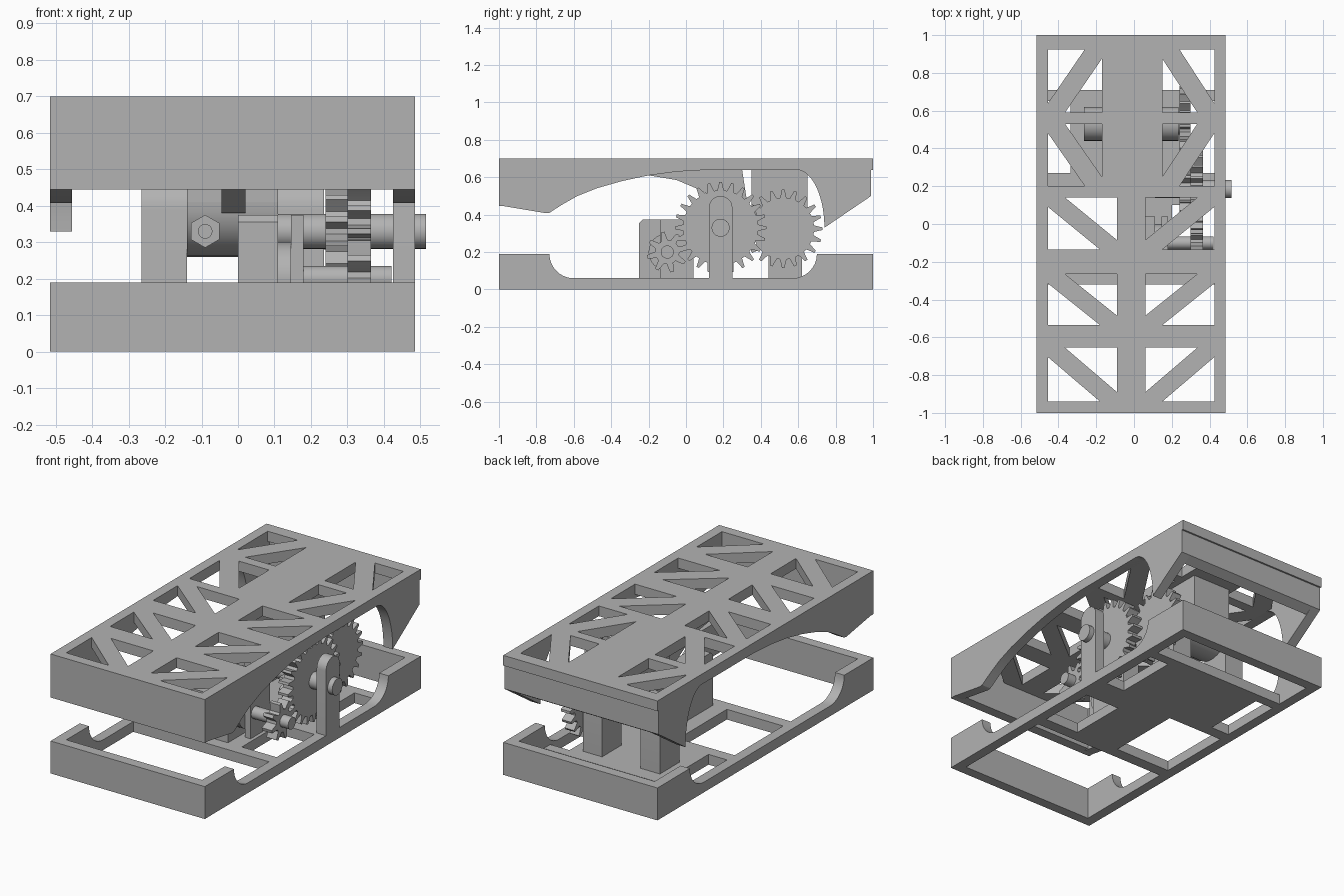
import bpy, bmesh
from math import sin, cos, pi, radians
from mathutils import Vector

cube = bpy.data.objects.get("Cube")
if cube:
    bpy.data.objects.remove(cube, do_unlink=True)

grey = bpy.data.materials.new("plain_grey")
grey.use_nodes = True
COLOUR = (0.45, 0.45, 0.45, 1)
grey.diffuse_color = COLOUR
grey.node_tree.nodes["Principled BSDF"].inputs["Base Color"].default_value = COLOUR


def finish(name, bm):
    bmesh.ops.recalc_face_normals(bm, faces=bm.faces)
    mesh = bpy.data.meshes.new(name)
    bm.to_mesh(mesh)
    bm.free()
    mesh.materials.append(grey)
    obj = bpy.data.objects.new(name, mesh)
    bpy.context.collection.objects.link(obj)
    return obj


PLACE = {"x": lambda p, d: Vector((d, p[0], p[1])),
         "y": lambda p, d: Vector((p[0], d, p[1])),
         "z": lambda p, d: Vector((p[0], p[1], d))}


def add_prism(bm, points, axis, a, b):
    """Extrude a closed outline along one axis from a to b."""
    face = bm.faces.new([bm.verts.new(PLACE[axis](p, a)) for p in points])
    out = bmesh.ops.extrude_face_region(bm, geom=[face], use_keep_orig=True)
    verts = [g for g in out["geom"] if isinstance(g, bmesh.types.BMVert)]
    bmesh.ops.translate(bm, verts=verts, vec=PLACE[axis]((0, 0), b - a))


def prism(name, points, axis, a, b):
    bm = bmesh.new()
    add_prism(bm, points, axis, a, b)
    return finish(name, bm)


def rect(x0, x1, y0, y1):
    return [(x0, y0), (x1, y0), (x1, y1), (x0, y1)]


def boxes(name, rects, z0, z1):
    bm = bmesh.new()
    for r in rects:
        add_prism(bm, rect(*r), "z", z0, z1)
    return finish(name, bm)


def arc(cx, cy, rx, ry, start, end, steps=14):
    angles = [radians(start + (end - start) * i / steps) for i in range(steps + 1)]
    return [(cx + rx * cos(t), cy + ry * sin(t)) for t in angles]


def circle(cx, cy, r, n=32):
    return arc(cx, cy, r, r, 0, 360 - 360 / n, n - 1)


def gear(name, cy, cz, tip, root, teeth, x0, x1, turn=0):
    pts = []
    for i in range(teeth):
        for f, r in ((-.34, root), (-.2, (tip + root) / 2), (-.11, tip),
                     (.11, tip), (.2, (tip + root) / 2), (.34, root)):
            t = 2 * pi * (i + f + turn) / teeth
            pts.append((cy + r * cos(t), cz + r * sin(t)))
    return prism(name, pts, "x", x0, x1)


def round_post(name, cy, half, z0, top, x0, x1):
    pts = [(cy - half, z0), (cy + half, z0)] + arc(cy, top - half, half, half, 0, 180)
    return prism(name, pts, "x", x0, x1)


# Outer wall lines shared by lid and base
L, R, LI, RI = -.515, .485, -.455, .425
FLOOR, RIM, DECK, TOP = .06, .19, .64, .70

# Base: side walls with a rounded dip, end walls, pierced floor
side = ([(-1, 0), (1, 0), (1, RIM), (.70, RIM)]
        + arc(.57, RIM, .13, .13, 0, -90, 8)
        + arc(-.60, RIM, .13, .13, -90, -180, 10) + [(-1, RIM)])
for name, a, b in (("base_right_wall", L, LI), ("base_left_wall", RI, R)):
    prism(name, side, "x", a, b)
boxes("base_end_walls", [(L, R, -1, -.94), (L, R, .94, 1)], 0, RIM)
boxes("base_floor", [
    (LI, RI, -.32, -.25), (LI, RI, .20, .27), (LI, RI, .65, .71),
    (-.09, .20, -.25, .20), (.20, RI, .10, .20),
    (-.335, .30, .27, .65)], 0, FLOOR)

# Lid: side walls with arch, rounded rear cut and pointed tip
arch = [(-.73, .41), (-.66, .455), (-.58, .50), (-.48, .54), (-.34, .58),
        (-.20, .61), (-.05, .63), (.12, DECK)]
lid_side = ([(-1, TOP), (-1, .45), (-.75, .408)] + arch
            + arc(.59, .33, .15, .31, 90, 0)
            + [(.99, .50), (.99, DECK), (1, DECK), (1, TOP)])
for name, a, b in (("lid_right_wall", L, LI), ("lid_left_wall", RI, R)):
    prism(name, lid_side, "x", a, b)
prism("lid_front_wall", rect(-1, -.94, .445, TOP), "x", L, R)
prism("lid_back_wall", [(.94, .47), (.99, .50), (.99, DECK), (1, DECK),
                        (1, TOP), (.94, TOP)], "x", L, R)

# Lid deck: rails, spine, cross bars and diagonal braces
rows = [(-.94, -.655), (-.535, -.265), (-.135, .14), (.20, .53), (.59, .925)]
bars = [(L, LI, -1, 1), (RI, R, -1, 1), (-.09, .06, -1, .2), (-.17, .15, .14, 1)]
edges = [-1] + [y for row in rows for y in row] + [1]
bars += [(LI, RI, a, b) for a, b in zip(edges[::2], edges[1::2])]
boxes("lid_deck", bars, DECK, TOP)
bm = bmesh.new()
for i, (y0, y1) in enumerate(rows):
    inner = (-.09, .06) if i < 3 else (-.17, .15)
    if i == 4:
        y0, y1 = y1, y0
    w, h = .09, .05 if y1 > y0 else -.05
    for outer, inn in ((LI, inner[0]), (RI, inner[1])):
        s = w if inn > outer else -w
        add_prism(bm, [(outer, y1), (outer + s, y1), (inn, y0 + h),
                       (inn, y0), (inn - s, y0), (outer, y1 - h)], "z", DECK, TOP)
finish("lid_braces", bm)

# Curved rib hanging under the lid
prism("lid_rib", [(-.20, .61), (-.05, .585), (.08, .53), (.20, .46), (.34, .38),
                  (.30, DECK), (-.20, DECK)], "x", -.045, .02)

# Motor body between its two rounded supports
motor = [(.35, DECK), (.35, .41)] + arc(.50, .41, .15, .15, 180, 360, 18) + [(.65, DECK)]
prism("motor_body", motor, "x", -.14, .11)
for name, a, b in (("motor_support_right", -.265, -.14), ("motor_support_left", .11, .235)):
    round_post(name, .53, .09, FLOOR, .48, a, b)
prism("motor_shaft", circle(.52, .325, .045), "x", .10, .30)

# Nut on a threaded rod facing the front
prism("rod", circle(-.09, .33, .02, 20), "y", .22, .45)
prism("hex_nut", arc(-.09, .33, .045, .045, 30, 330, 5), "y", .24, .30)

# Gear train
gear("motor_gear", .52, .325, .21, .165, 20, .24, .30)
gear("middle_pinion", .185, .33, .15, .11, 14, .24, .30, .5)
gear("middle_gear", .185, .33, .245, .20, 24, .30, .365)
gear("small_gear", -.10, .20, .11, .065, 8, .30, .365, .3)

# Shafts, outer post and inner bearings
round_post("outer_post", .185, .063, 0, .50, RI, R)
prism("middle_shaft", circle(.185, .33, .048), "x", .11, .515)
prism("small_shaft", circle(-.10, .20, .035), "x", 0, .42)
prism("crank_disc", circle(-.10, .20, .10), "x", .11, .145)
prism("bearing_block", [(-.25, FLOOR), (.04, FLOOR), (.04, .375), (-.23, .375),
                        (-.25, .355)], "x", 0, .11)
prism("bearing_plate", rect(-.14, .04, FLOOR, .375), "x", .145, .18)

# Smooth round surfaces, keep sharp edges
bpy.ops.object.select_all(action="DESELECT")
for obj in bpy.context.collection.objects:
    if obj.type == "MESH":
        obj.select_set(True)
        bpy.context.view_layer.objects.active = obj
bpy.ops.object.shade_smooth_by_angle(angle=radians(25))
